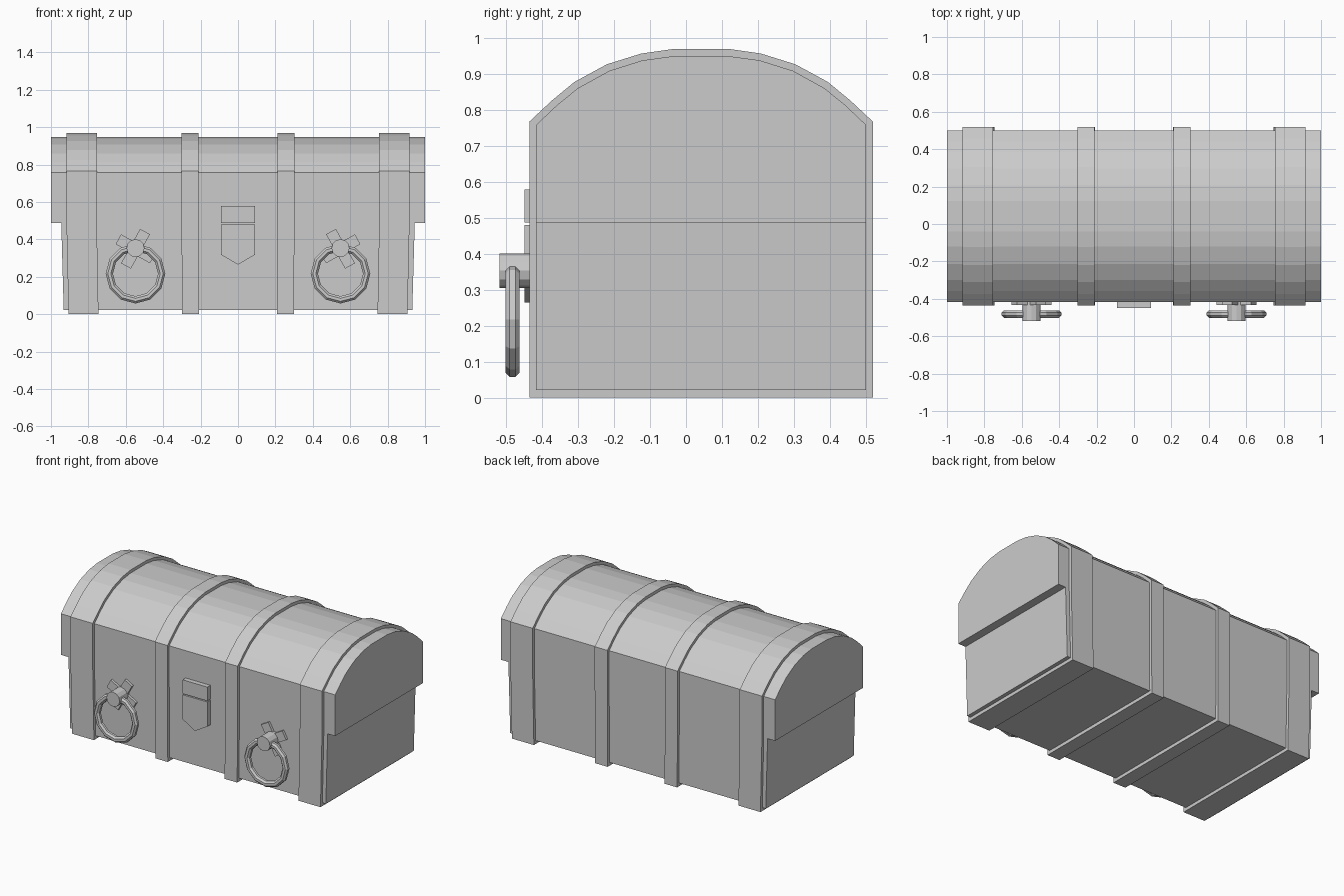
import bpy, bmesh, math
from mathutils import Vector, Matrix

if "Cube" in bpy.data.objects:
    bpy.data.objects.remove(bpy.data.objects["Cube"], do_unlink=True)

grey = bpy.data.materials.new("plain_grey")
grey.use_nodes = True
grey.diffuse_color = (0.6, 0.6, 0.6, 1)
grey.node_tree.nodes["Principled BSDF"].inputs["Base Color"].default_value = (0.6, 0.6, 0.6, 1)

MID_Y = 0.042    # depth centre of the box
SEAM = 0.487     # height where the lid meets the body


def finish(bm, name):
    bmesh.ops.recalc_face_normals(bm, faces=bm.faces)
    mesh = bpy.data.meshes.new(name)
    bm.to_mesh(mesh)
    bm.free()
    mesh.materials.append(grey)
    obj = bpy.data.objects.new(name, mesh)
    bpy.context.collection.objects.link(obj)
    return obj


def prism(name, outline, start, end):
    """Closed solid between two copies of a 2D outline placed by functions."""
    bm = bmesh.new()
    a = [bm.verts.new(start(p)) for p in outline]
    b = [bm.verts.new(end(p)) for p in outline]
    bm.faces.new(a)
    bm.faces.new(b)
    n = len(a)
    for i in range(n):
        j = (i + 1) % n
        bm.faces.new((a[i], a[j], b[j], b[i]))
    return finish(bm, name)


def along_x(name, outline, x0, x1, taper=1.0):
    """Depth/height outline run sideways, narrowing at its lower edge."""
    def at(x):
        return lambda p: (x * (taper if p[1] < 0.1 else 1), p[0], p[1])
    return prism(name, outline, at(x0), at(x1))


def along_y(name, outline, y0, y1):
    """Front outline given thickness in depth."""
    return prism(name, outline, lambda p: (p[0], y0, p[1]), lambda p: (p[0], y1, p[1]))


def lid_outline(arch):
    right = [(MID_Y + d, z) for d, z in arch]
    left = [(MID_Y - d, z) for d, z in reversed(arch)]
    w = arch[-1][0]
    return [(MID_Y - w, SEAM)] + left + right + [(MID_Y + w, SEAM)]


def body_outline(half, bottom):
    return [(MID_Y + s * half, z) for s, z in
            ((-1, bottom), (-1, SEAM), (1, SEAM), (1, bottom))]


# Box body and arched lid
ARCH = [(0.082, 0.948), (0.163, 0.937), (0.255, 0.908),
        (0.342, 0.86), (0.4, 0.813), (0.458, 0.758)]
BAND_ARCH = [(0.082, 0.968), (0.166, 0.956), (0.262, 0.926),
             (0.352, 0.877), (0.415, 0.825), (0.477, 0.767)]
along_x("chest_body", body_outline(0.458, 0.022), -0.945, 0.945, 0.986)
along_x("chest_lid", lid_outline(ARCH), -1, 1)

# Raised bands wrapping the lid and body
for side, s in (("left", 1), ("right", -1)):
    for kind, x0, x1 in (("outer", 0.755, 0.917), ("inner", 0.21, 0.302)):
        along_x(f"{kind}_lid_band_{side}", lid_outline(BAND_ARCH), s * x0, s * x1)
        along_x(f"{kind}_body_band_{side}", body_outline(0.477, 0), s * x0, s * x1, 0.988)

# Latch: hasp on the lid, pointed plate on the body
along_y("latch_hasp", [(-0.09, SEAM), (0.09, SEAM), (0.09, 0.578), (-0.09, 0.578)],
        -0.448, -0.40)
along_y("latch_plate", [(-0.09, 0.48), (-0.09, 0.318), (0, 0.265), (0.09, 0.318), (0.09, 0.48)],
        -0.448, -0.40)


def pull_ring(name, centre, major, minor, segments=12, sides=8):
    bm = bmesh.new()
    loops = []
    for i in range(segments):
        a = math.tau * i / segments
        out = Vector((math.cos(a), 0, math.sin(a)))
        loop = []
        for k in range(sides):
            t = math.tau * (k + 0.5) / sides
            offset = out * (major + minor * math.cos(t)) + Vector((0, minor * math.sin(t), 0))
            loop.append(bm.verts.new(Vector(centre) + offset))
        loops.append(loop)
    for i in range(segments):
        p, q = loops[i], loops[(i + 1) % segments]
        for k in range(sides):
            m = (k + 1) % sides
            bm.faces.new((p[k], p[m], q[m], q[k]))
    return finish(bm, name)


# Ring pulls: crossed backing straps, boss and hanging ring
for side, s in (("left", 1), ("right", -1)):
    x = s * 0.548
    for label, tilt in (("long", 61), ("cross", -29)):
        bm = bmesh.new()
        place = (Matrix.Translation((x, -0.416, 0.35))
                 @ Matrix.Rotation(math.radians(s * tilt), 4, 'Y')
                 @ Matrix.Diagonal((0.21, 0.034, 0.06, 1)))
        bmesh.ops.create_cube(bm, size=1, matrix=place)
        finish(bm, f"pull_{label}_strap_{side}")
    bm = bmesh.new()
    bmesh.ops.create_cone(bm, cap_ends=True, segments=12, radius1=0.048, radius2=0.048,
                          depth=0.11, matrix=Matrix.Translation((x, -0.463, 0.353))
                          @ Matrix.Rotation(math.pi / 2, 4, 'X'))
    finish(bm, f"pull_boss_{side}")
    pull_ring(f"pull_ring_{side}", (x, -0.482, 0.217), 0.14, 0.021)
